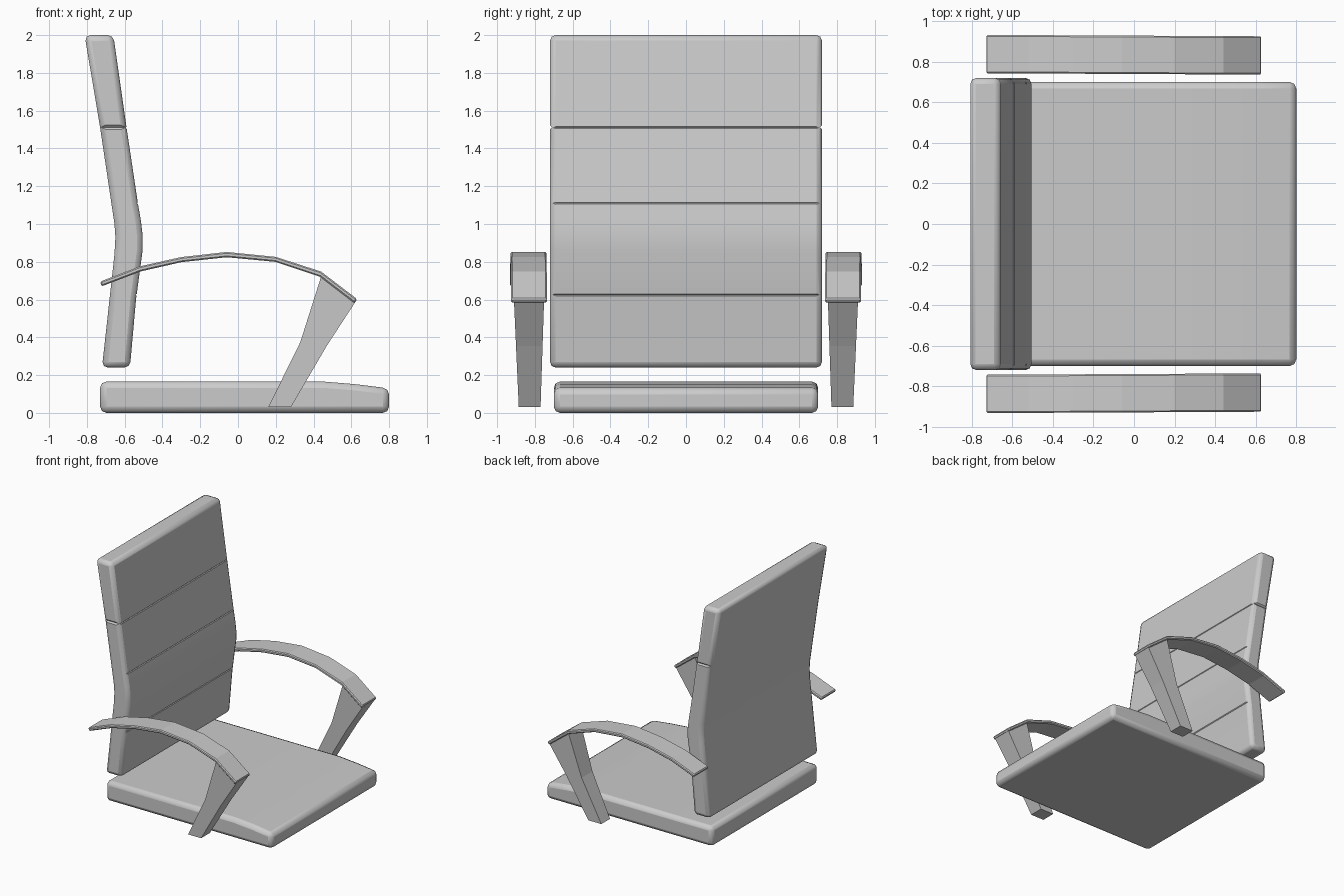
import bpy, bmesh, math
from mathutils import Matrix

if "Cube" in bpy.data.objects:
    bpy.data.objects.remove(bpy.data.objects["Cube"])


def prism(name, profile, yfun, bevel=0, segments=2, mirror=False, smooth=False):
    """Extrude an x/z profile along y; yfun(x, z) gives the two y limits."""
    bm = bmesh.new()
    a = [bm.verts.new((x, yfun(x, z)[0], z)) for x, z in profile]
    b = [bm.verts.new((x, yfun(x, z)[1], z)) for x, z in profile]
    bm.faces.new(a)
    bm.faces.new(b[::-1])
    n = len(a)
    for i in range(n):
        j = (i + 1) % n
        bm.faces.new((a[j], a[i], b[i], b[j]))
    bmesh.ops.recalc_face_normals(bm, faces=bm.faces)
    me = bpy.data.meshes.new(name)
    bm.to_mesh(me)
    bm.free()
    ob = bpy.data.objects.new(name, me)
    bpy.context.collection.objects.link(ob)
    if bevel:
        m = ob.modifiers.new("Bevel", 'BEVEL')
        m.width = bevel
        m.segments = segments
        m.limit_method = 'ANGLE'
        m.angle_limit = math.radians(40)
    if mirror:
        ob.modifiers.new("Mirror", 'MIRROR').use_axis = (False, True, False)
    if smooth:
        bpy.ops.object.select_all(action='DESELECT')
        ob.select_set(True)
        bpy.context.view_layer.objects.active = ob
        bpy.ops.object.shade_smooth_by_angle(angle=math.radians(20))
    return ob


def groove(target, name, location, size, axis):
    """Cut a thin V groove with a diamond bar running along the axis."""
    bm = bmesh.new()
    bmesh.ops.create_cube(bm, size=1)
    length, width = size
    scale = (length, width, width) if axis == 'X' else (width, length, width)
    bmesh.ops.scale(bm, verts=bm.verts, vec=scale)
    bmesh.ops.rotate(bm, verts=bm.verts, matrix=Matrix.Rotation(math.pi / 4, 3, axis))
    bmesh.ops.translate(bm, verts=bm.verts, vec=location)
    me = bpy.data.meshes.new(name)
    bm.to_mesh(me)
    bm.free()
    cutter = bpy.data.objects.new(name, me)
    bpy.context.collection.objects.link(cutter)
    cutter.hide_render = True
    cutter.hide_viewport = True
    m = target.modifiers.new("Groove", 'BOOLEAN')
    m.operation = 'DIFFERENCE'
    m.solver = 'EXACT'
    m.object = cutter


# seat cushion, dipping at its leading edge
prism("seat", [(-0.73, 0), (0.80, 0), (0.80, 0.13), (0.62, 0.152), (0.45, 0.166),
               (-0.73, 0.166)],
      lambda x, z: (-0.70, 0.70), 0.033, smooth=True)

# backrest, bent at the lumbar zone
back = prism("backrest", [(-0.72, 0.24), (-0.572, 0.24), (-0.54, 0.60), (-0.505, 0.86),
                          (-0.505, 0.94), (-0.513, 1.01), (-0.53, 1.11), (-0.59, 1.51),
                          (-0.66, 2.0), (-0.812, 2.0), (-0.73, 1.51), (-0.654, 1.0),
                          (-0.649, 0.93), (-0.654, 0.84)],
             lambda x, z: (-0.72, 0.72), 0.03, smooth=True)

# seams across the padded face and around the sides
for i, (x, z) in enumerate([(-0.537, 0.625), (-0.53, 1.11), (-0.59, 1.51)]):
    groove(back, f"seam_cutter_{i}", (x, 0, z), (1.6, 0.008), 'Y')
for side in (-1, 1):
    groove(back, "side_seam_cutter", (-0.66, side * 0.72, 1.512), (0.3, 0.016), 'X')

# arched armrest strips
top = [(-0.73, 0.695), (-0.52, 0.776), (-0.30, 0.825), (-0.06, 0.852),
       (0.20, 0.826), (0.44, 0.748), (0.63, 0.603)]
under = [(0.618, 0.580), (0.435, 0.720), (0.195, 0.800), (-0.06, 0.824),
         (-0.30, 0.798), (-0.515, 0.749), (-0.722, 0.670)]
prism("armrests", top + under,
      lambda x, z: (0.743 - 0.005 * (x + 0.73), 0.932 - 0.005 * (x + 0.73)),
      0.007, 1, mirror=True)

# slanted arm supports, tapering downwards
prism("arm_supports", [(0.16, 0.03), (0.28, 0.03), (0.47, 0.355), (0.62, 0.585),
                       (0.44, 0.722), (0.33, 0.375)],
      lambda x, z: (0.771 - 0.033 * z, 0.884 + 0.045 * z), mirror=True)
